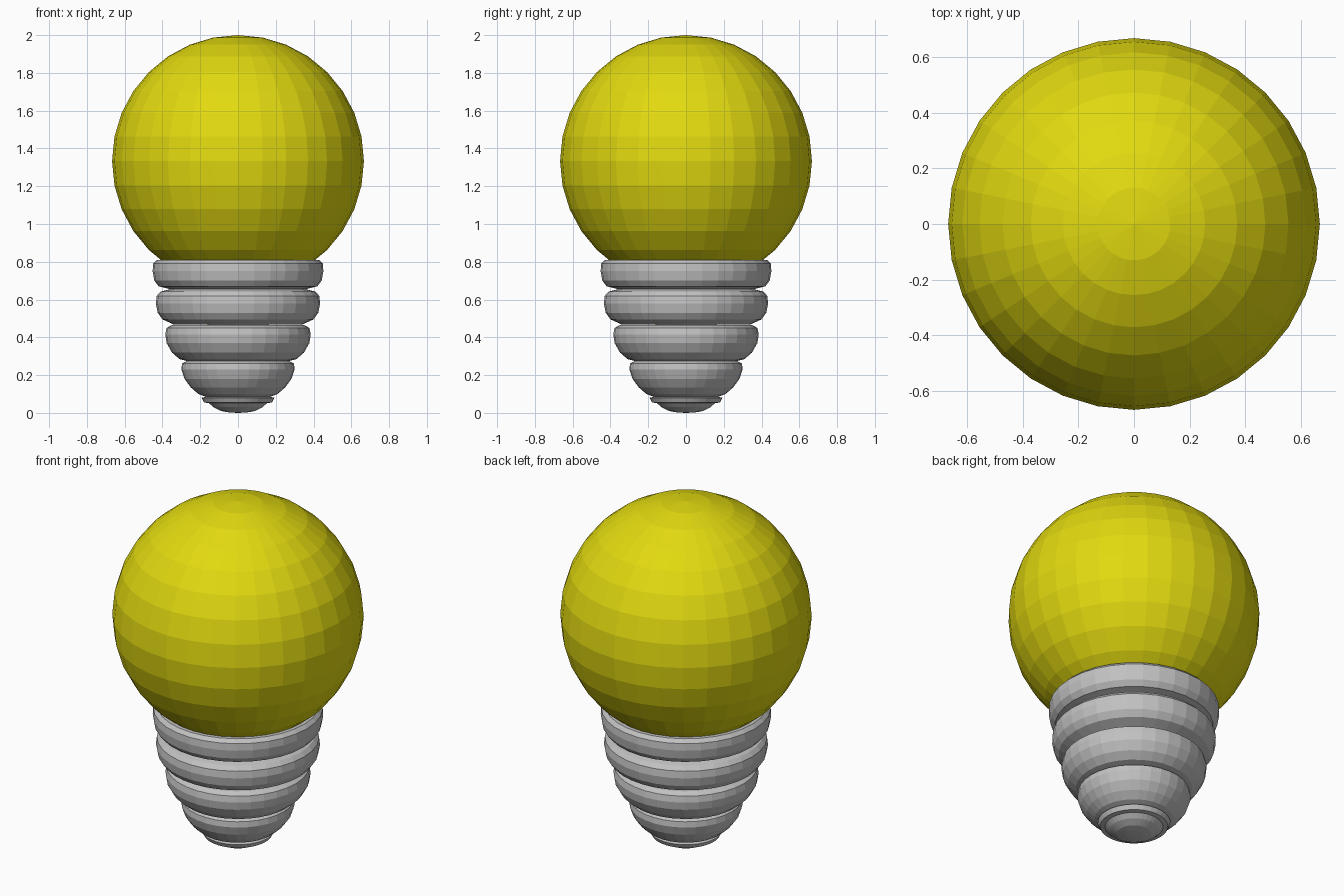
import bpy
import bmesh
from math import tau
from mathutils import Matrix

SEGMENTS = 32
RADIUS = 2 / 3

if "Cube" in bpy.data.objects:
    bpy.data.objects.remove(bpy.data.objects["Cube"])


def make_material(name, colour):
    mat = bpy.data.materials.new(name)
    mat.use_nodes = True
    mat.diffuse_color = colour
    mat.node_tree.nodes["Principled BSDF"].inputs["Base Color"].default_value = colour
    return mat


def add_object(name, bm, mat):
    bmesh.ops.recalc_face_normals(bm, faces=bm.faces)
    mesh = bpy.data.meshes.new(name)
    bm.to_mesh(mesh)
    bm.free()
    mesh.materials.append(mat)
    obj = bpy.data.objects.new(name, mesh)
    bpy.context.collection.objects.link(obj)
    return obj


def lathe(name, profile, mat):
    """Spin a closed (radius, height) profile about the z axis."""
    bm = bmesh.new()
    verts = [bm.verts.new((r, 0, z)) for r, z in profile]
    edges = [bm.edges.new(pair) for pair in zip(verts, verts[1:])]
    bmesh.ops.spin(bm, geom=verts + edges, axis=(0, 0, 1), cent=(0, 0, 0),
                   angle=tau, steps=SEGMENTS, use_duplicate=False)
    bmesh.ops.remove_doubles(bm, verts=bm.verts, dist=0.0005)
    return add_object(name, bm, mat)


yellow = make_material("bulb yellow", (0.76, 0.70, 0.005, 1))
grey = make_material("metal grey", (0.54, 0.54, 0.54, 1))

# Faceted round glass
bm = bmesh.new()
bmesh.ops.create_uvsphere(bm, u_segments=SEGMENTS, v_segments=16, radius=RADIUS,
                          matrix=Matrix.Translation((0, 0, 2 - RADIUS)))
add_object("glass_globe", bm, yellow)

# Screw base: stacked rounded rings, narrowing downwards
rings = {
    "collar_ring": [(0, .81), (.43, .81), (.449, .79), (.452, .75), (.443, .70),
                    (.42, .67), (.36, .655), (0, .655)],
    "upper_ring": [(0, .655), (.36, .655), (.41, .642), (.43, .62), (.435, .58),
                   (.425, .53), (.40, .495), (.34, .468), (0, .468)],
    "middle_ring": [(0, .468), (.35, .465), (.378, .45), (.385, .415), (.378, .37),
                    (.35, .32), (.31, .285), (.27, .275), (0, .275)],
    "lower_ring": [(0, .275), (.27, .275), (.296, .262), (.30, .23), (.283, .18),
                   (.25, .135), (.21, .10), (.17, .085), (0, .085)],
    "tip_ring": [(0, .085), (.17, .085), (.193, .08), (.18, .055), (.155, .052),
                 (0, .052)],
    "contact_tip": [(0, .053), (.155, .053), (.13, .03), (.09, .01), (.045, .002),
                    (0, 0)],
}
for ring_name, ring_profile in rings.items():
    lathe(ring_name, ring_profile, grey)
